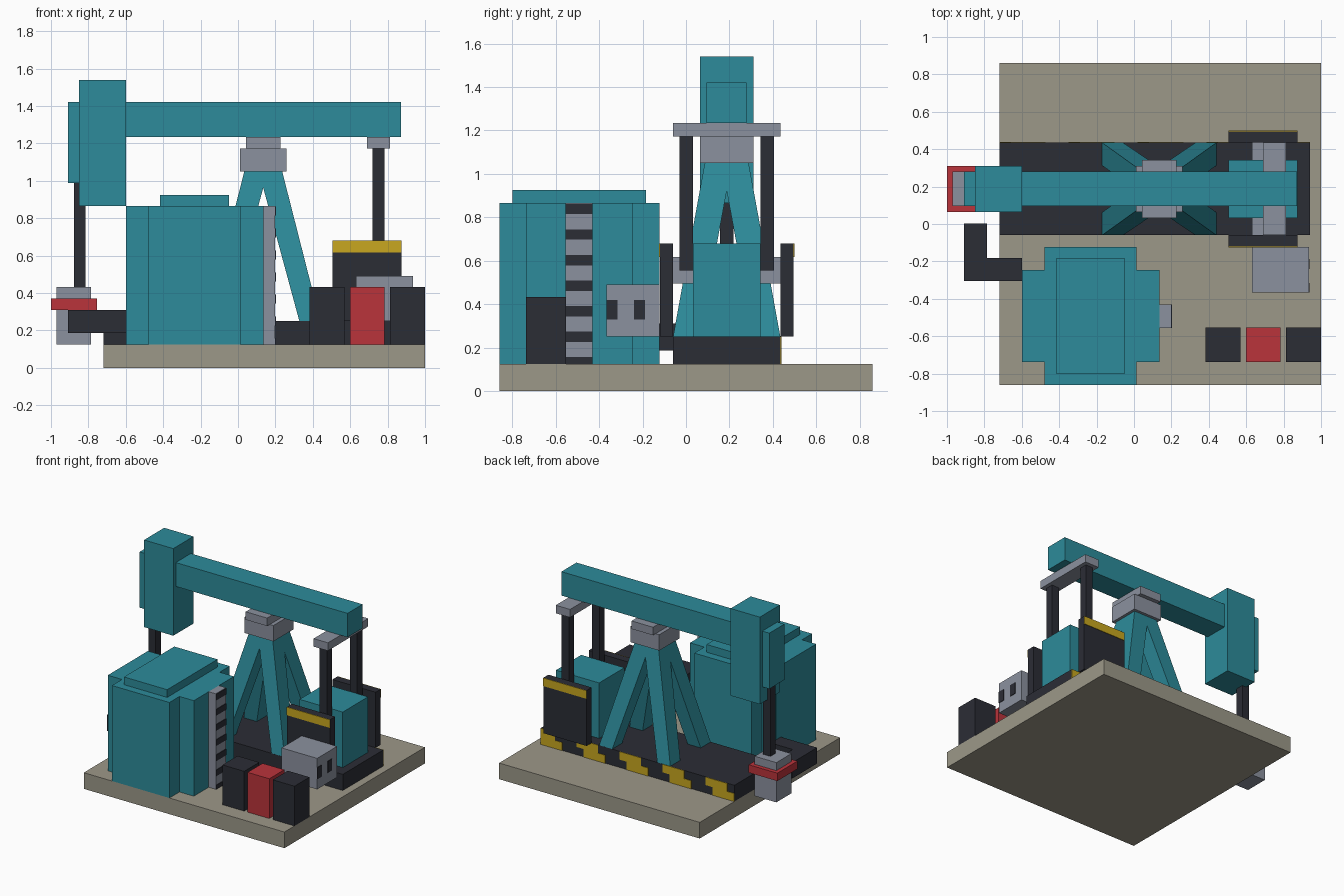
import bpy, bmesh

if "Cube" in bpy.data.objects:
    bpy.data.objects.remove(bpy.data.objects["Cube"], do_unlink=True)


def material(name, r, g, b):
    m = bpy.data.materials.new(name)
    m.use_nodes = True
    m.diffuse_color = (r, g, b, 1)
    for n in m.node_tree.nodes:
        if n.type == 'BSDF_PRINCIPLED':
            n.inputs["Base Color"].default_value = (r, g, b, 1)
    return m


TEAL = material("teal paint", .026, .26, .325)
GREY = material("grey metal", .26, .285, .345)
DARK = material("dark steel", .024, .026, .036)
RED = material("red paint", .49, .033, .043)
YELLOW = material("warning yellow", .58, .39, .014)
STONE = material("concrete", .335, .315, .25)


def prism(name, mat, bottom, top, z0, z1):
    """Solid between two rectangles (x0, x1, y0, y1) at heights z0 and z1."""
    bm = bmesh.new()
    rings = []
    for (x0, x1, y0, y1), z in ((bottom, z0), (top, z1)):
        rings.append([bm.verts.new((x, y, z)) for x, y in
                      ((x0, y0), (x1, y0), (x1, y1), (x0, y1))])
    low, high = rings
    bm.faces.new(low[::-1])
    bm.faces.new(high)
    for i in range(4):
        j = (i + 1) % 4
        bm.faces.new((low[i], low[j], high[j], high[i]))
    bmesh.ops.recalc_face_normals(bm, faces=bm.faces)
    me = bpy.data.meshes.new(name)
    bm.to_mesh(me)
    bm.free()
    me.materials.append(mat)
    ob = bpy.data.objects.new(name, me)
    bpy.context.collection.objects.link(ob)
    return ob


def box(name, mat, x0, x1, y0, y1, z0, z1):
    return prism(name, mat, (x0, x1, y0, y1), (x0, x1, y0, y1), z0, z1)


MID = .1875    # centre line of the pump in y
POST = .135    # centre line of the tower in x
FLOOR = .125   # top of the slab
DECK = .25     # top of the skid
THIN = .004    # painted plates

# Ground slab and skid
box("ground_slab", STONE, -.72, 1, -.86, .86, 0, FLOOR)
box("skid", DARK, -.72, .94, -.06, .435, FLOOR, DECK)

# Stepped warning stripes along the back of the skid
UNIT = 1.66 / 27
for row in range(2):
    for k in range(5):
        start = max(6 * k - row, 0)
        end = 6 * k - row + 3
        z = FLOOR + row * .0625
        box("skid_stripe", YELLOW, .94 - end * UNIT, .94 - start * UNIT,
            .435, .435 + THIN, z, z + .0625)

# Walking beam and head
box("walking_beam", TEAL, -.6, .872, MID - .092, MID + .092, 1.235, 1.42)
box("beam_head", TEAL, -.85, -.6, MID - .123, MID + .123, .865, 1.54)
box("head_face", TEAL, -.91, -.85, MID - .092, MID + .092, .988, 1.42)

# Tower: saddle bearing and four splayed legs
box("bearing_base", GREY, POST - .123, POST + .123,
    MID - .123, MID + .123, 1.05, 1.173)
box("bearing_cap", GREY, POST - .092, POST + .092,
    MID - .155, MID + .155, 1.173, 1.235)


def span(c, s, a, b):
    return tuple(sorted((c + s * a, c + s * b)))


for sx in (-1, 1):
    for sy in (-1, 1):
        foot = span(POST, sx, .193, .305) + span(MID, sy, .125, .247)
        head = span(POST, sx, -.025, .1) + span(MID, sy, -.025, .1)
        prism("tower_leg", TEAL, foot, head, DECK, 1.055)

# Gearbox, cranks, counterweights and arms
box("gearbox", TEAL, .505, .875, MID - .155, MID + .155, DECK, .68)
box("arm_crossbar", GREY, .69, .812, MID - .247, MID + .247, 1.173, 1.235)
for s in (-1, 1):
    box("pitman_arm", DARK, .72, .782, *span(MID, s, .155, .217), .555, 1.173)
    box("crank_pin", GREY, .63, .752, *span(MID, s, .155, .247), .495, .617)
    box("counterweight", DARK, .505, .875, *span(MID, s, .247, .308), DECK, .68)
    box("counterweight_stripe", YELLOW, .505, .875,
        *span(MID, s, .308, .308 + THIN), .617, .68)

# Motor with dark vents on its end
box("motor", GREY, .63, .935, -.367, -.122, DECK, .49)
for y in (-.367, -.24):
    box("motor_vent", DARK, .935, .935 + THIN, y, y + .052, .33, .42)

# Engine house: two crossed blocks and a raised lid
box("engine_house", TEAL, -.478, .014, -.86, -.122, FLOOR, .865)
box("engine_house_sides", TEAL, -.6, .137, -.737, -.245, FLOOR, .865)
box("engine_house_lid", TEAL, -.417, -.047, -.8, -.184, .865, .925)

# Radiator with dark slats
box("radiator", GREY, .137, .198, -.555, -.43, FLOOR, .865)
for i in range(7):
    z = .838 - i * .1175
    box("radiator_slat", DARK, .198, .198 + THIN, -.555, -.43,
        max(z - .024, FLOOR), z + .024)

# Row of control cabinets
for x, mat in ((.383, DARK), (.598, RED), (.814, DARK)):
    box("control_cabinet", mat, x, x + .186, -.737, -.553, FLOOR, .433)

# Wellhead, flange and polished rod
box("wellhead", GREY, -.97, -.785, MID - .092, MID + .092, FLOOR, .433)
box("wellhead_flange", RED, -1, -.755, MID - .123, MID + .123, .31, .371)
box("polished_rod", DARK, -.877, -.815, MID - .031, MID + .031, .433, .988)

# Outlet pipe with an elbow
box("outlet_pipe", DARK, -.91, -.787, -.305, .002, .187, .31)
box("outlet_pipe_elbow", DARK, -.787, -.6, -.305, -.182, .187, .31)
